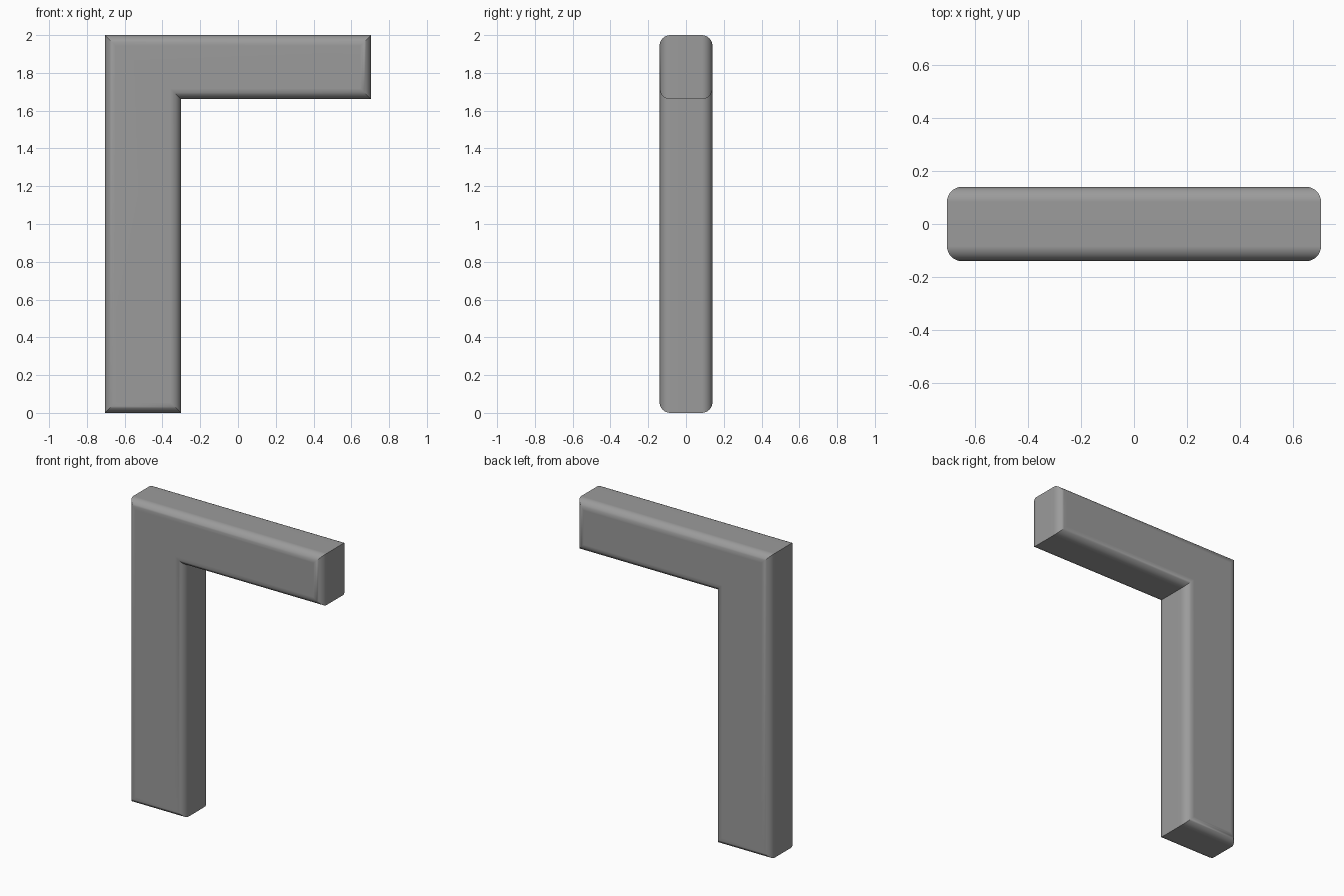
import bpy, bmesh, math

if "Cube" in bpy.data.objects:
    bpy.data.objects.remove(bpy.data.objects["Cube"])

HALF_DEPTH, RADIUS, STEPS = 0.14, 0.057, 8

# Outline corners (x, z) with the inward mitre direction of each
OUTLINE = [
    (-0.704, 0.0, 1, 1), (-0.302, 0.0, -1, 1), (-0.302, 1.661, -1, 1),
    (0.704, 1.661, -1, 1), (0.704, 2.0, -1, -1), (-0.704, 2.0, 1, -1),
]

# Rounded edge profile from front to back: (inset, y)
front = []
for i in range(STEPS + 1):
    a = math.pi / 2 * i / STEPS
    front.append((RADIUS * (1 - math.sin(a)),
                  -HALF_DEPTH + RADIUS * (1 - math.cos(a))))
profile = front + [(inset, -y) for inset, y in reversed(front)]

# Stack mitred outline loops, bridge them and cap both ends
bm = bmesh.new()
loops = [[bm.verts.new((x + dx * inset, y, z + dz * inset))
          for x, z, dx, dz in OUTLINE] for inset, y in profile]
n = len(OUTLINE)
for a, b in zip(loops, loops[1:]):
    for i in range(n):
        j = (i + 1) % n
        bm.faces.new((a[i], a[j], b[j], b[i]))
bm.faces.new(loops[0])
bm.faces.new(loops[-1][::-1])
bmesh.ops.recalc_face_normals(bm, faces=bm.faces)

mesh = bpy.data.meshes.new("angled_bracket")
bm.to_mesh(mesh)
bm.free()
bracket = bpy.data.objects.new("angled_bracket", mesh)
bpy.context.collection.objects.link(bracket)

# Smooth the rounded rims, keep the mitred corners crisp and the caps flat
bpy.context.view_layer.objects.active = bracket
bracket.select_set(True)
bpy.ops.object.shade_smooth_by_angle(angle=math.radians(30))
weighted = bracket.modifiers.new("flat_faces", 'WEIGHTED_NORMAL')
weighted.keep_sharp = True

# Dark grey finish
dark = bpy.data.materials.new("dark_grey")
dark.diffuse_color = (0.33, 0.33, 0.33, 1)
dark.use_nodes = True
dark.node_tree.nodes["Principled BSDF"].inputs["Base Color"].default_value = dark.diffuse_color
mesh.materials.append(dark)
